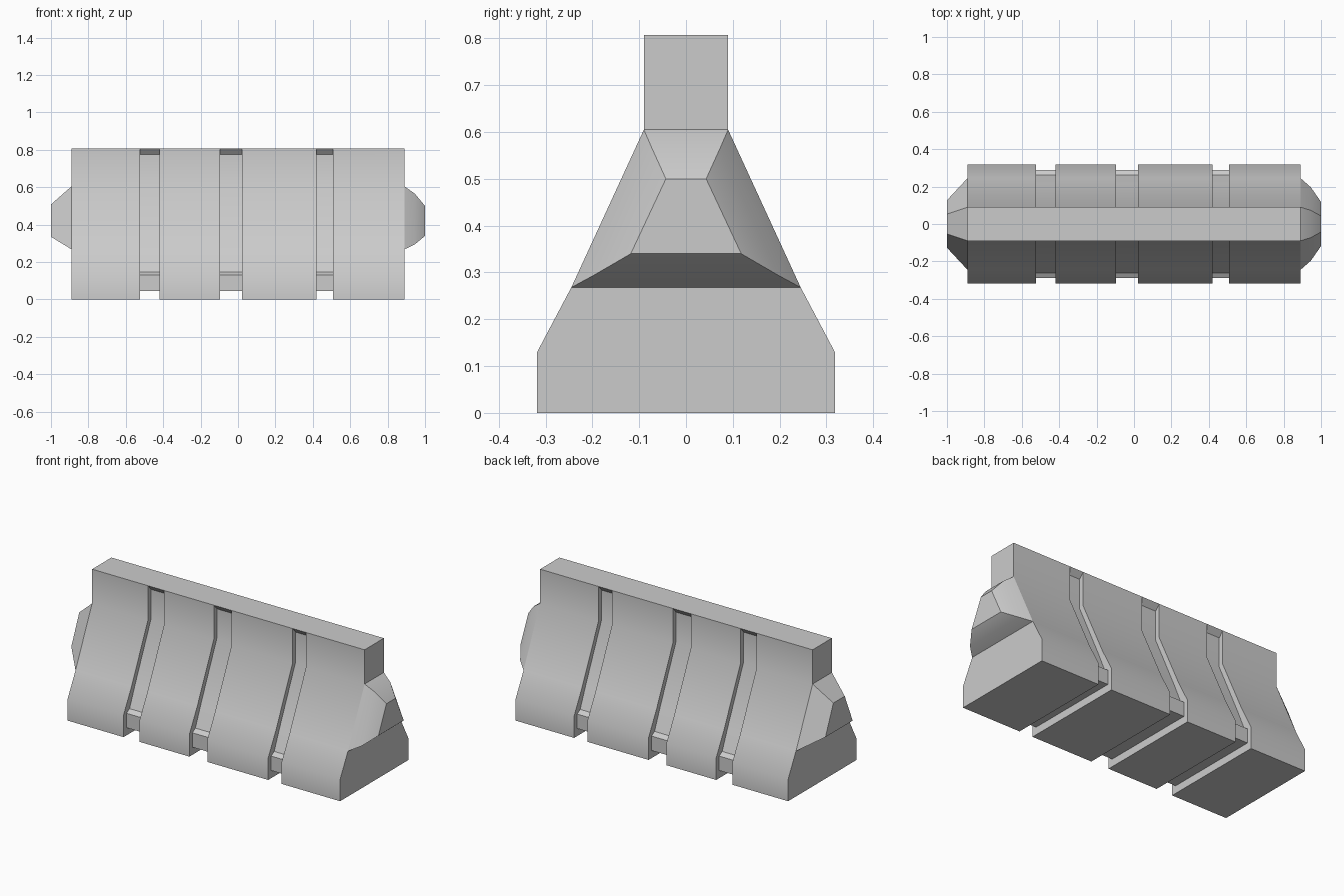
import bpy, bmesh, math

if "Cube" in bpy.data.objects:
    bpy.data.objects.remove(bpy.data.objects["Cube"])


def loft(name, rings, cap_start=True):
    """Skin a list of (x, [(y, z), ...]) cross-sections into one object."""
    bm = bmesh.new()
    loops = [[bm.verts.new((x, y, z)) for y, z in pts] for x, pts in rings]
    for a, b in zip(loops, loops[1:]):
        n = len(a)
        for i in range(n):
            j = (i + 1) % n
            bm.faces.new((a[i], a[j], b[j], b[i]))
    if cap_start:
        bm.faces.new(loops[0])
    bm.faces.new(loops[-1])
    bmesh.ops.recalc_face_normals(bm, faces=bm.faces)
    mesh = bpy.data.meshes.new(name)
    bm.to_mesh(mesh)
    bm.free()
    obj = bpy.data.objects.new(name, mesh)
    bpy.context.collection.objects.link(obj)
    return obj


def mirrored(half):
    """Close a half profile by reflecting it across y = 0."""
    return half + [(-y, z) for y, z in reversed(half)]


def smooth(obj):
    bpy.ops.object.select_all(action='DESELECT')
    obj.select_set(True)
    bpy.context.view_layer.objects.active = obj
    bpy.ops.object.shade_smooth_by_angle(angle=math.radians(30))


# Barrier body
END = 0.89
profile = mirrored([(0.318, 0), (0.318, 0.13), (0.245, 0.268),
                    (0.09, 0.605), (0.09, 0.807)])
body = loft("barrier_body", [(-END, profile), (END, profile)])

# Side grooves and drainage channels, cut by one profile per groove
floor = [(0.29, 0.045), (0.29, 0.13), (0.262, 0.147), (0.21, 0.27),
         (0.062, 0.6), (0.062, 0.775), (0.4, 1.161)]
groove = (floor + [(0.5, 1.161), (0.5, -0.1), (-0.5, -0.1), (-0.5, 1.161)]
          + [(-y, z) for y, z in reversed(floor)])
for x0, x1 in ((-0.525, -0.42), (-0.095, 0.022), (0.42, 0.508)):
    cutter = loft("groove_cutter", [(x0, groove), (x1, groove)])
    mod = body.modifiers.new("groove", 'BOOLEAN')
    mod.operation = 'DIFFERENCE'
    mod.solver = 'EXACT'
    mod.object = cutter
    bpy.context.view_layer.objects.active = body
    bpy.ops.object.modifier_apply(modifier=mod.name)
    bpy.data.objects.remove(cutter)
smooth(body)


# Interlocking end lugs: trapezoid rings as (x, top half width, top z, low half width, low z)
def lug(name, rings):
    smooth(loft(name, [(x, mirrored([(wl, zl), (wt, zt)]))
                       for x, wt, zt, wl, zl in rings], cap_start=False))


lug("left_lug", [(-END, 0.09, 0.605, 0.245, 0.268),
                 (-1.0, 0.053, 0.508, 0.127, 0.335)])
lug("right_lug", [(END, 0.09, 0.605, 0.245, 0.268),
                  (0.945, 0.073, 0.566, 0.197, 0.294),
                  (1.0, 0.043, 0.5, 0.118, 0.34)])
